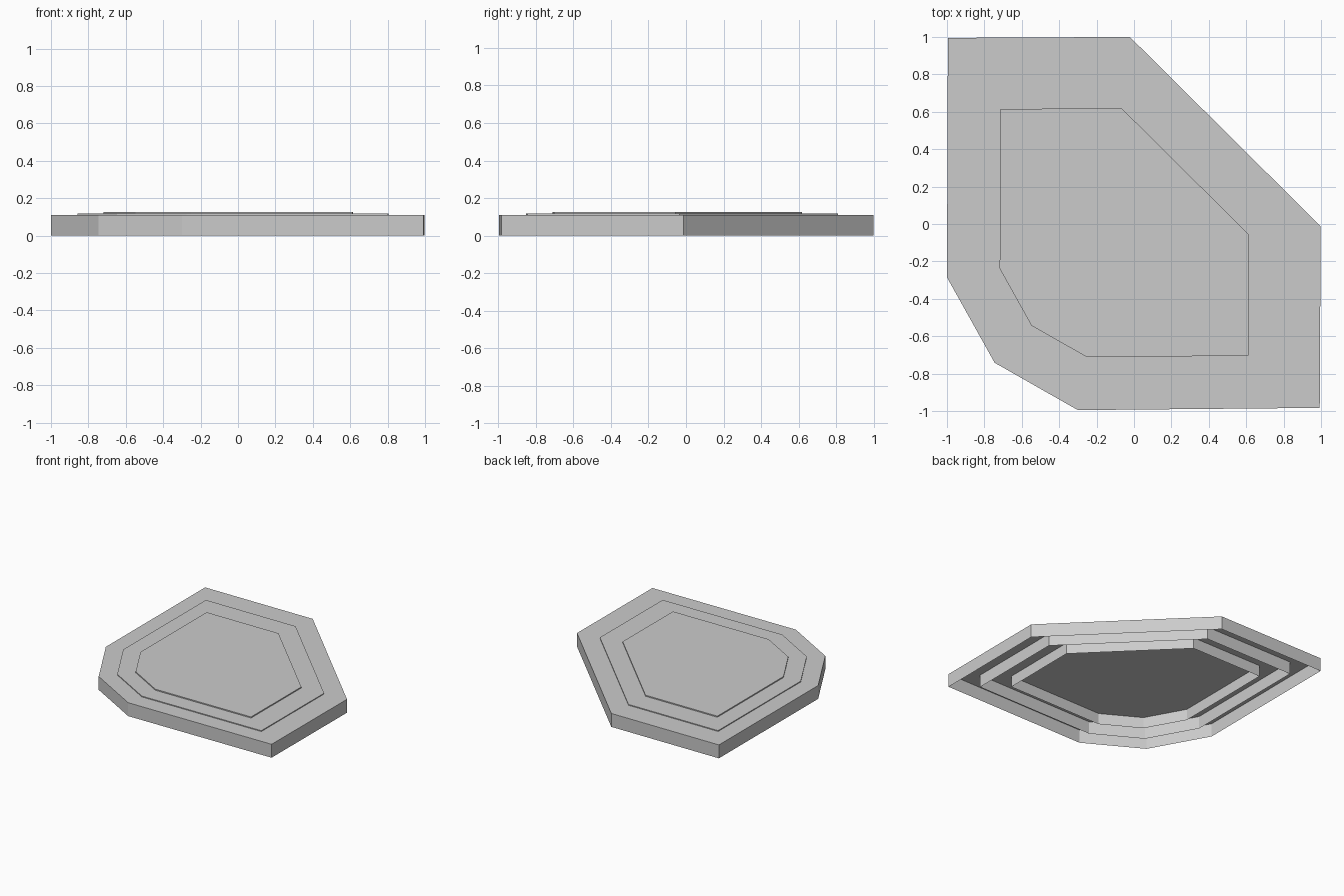
import bpy, bmesh

if "Cube" in bpy.data.objects:
    bpy.data.objects.remove(bpy.data.objects["Cube"])

# Seven-sided outline, counter-clockwise
OUTLINE = [(-0.995, 0.995), (-1.0, -0.285), (-0.745, -0.742), (-0.3, -0.995),
           (0.993, -0.983), (0.998, -0.012), (-0.022, 1.0)]
CX = sum(p[0] for p in OUTLINE) / len(OUTLINE)
CY = sum(p[1] for p in OUTLINE) / len(OUTLINE)


def open_tray(name, scale, bottom, top):
    """Capped wall, open underneath, scaled about the outline's centre."""
    bm = bmesh.new()
    ring = [(CX + (x - CX) * scale, CY + (y - CY) * scale) for x, y in OUTLINE]
    low = [bm.verts.new((x, y, bottom)) for x, y in ring]
    high = [bm.verts.new((x, y, top)) for x, y in ring]
    bm.faces.new(high)
    n = len(ring)
    for i in range(n):
        j = (i + 1) % n
        bm.faces.new((low[i], low[j], high[j], high[i]))
    mesh = bpy.data.meshes.new(name)
    bm.to_mesh(mesh)
    bm.free()
    bpy.context.collection.objects.link(bpy.data.objects.new(name, mesh))


# Three nested slabs, each slightly higher than the last
open_tray("outer_slab", 1.0, 0.0, 0.11)
open_tray("middle_step", 0.833, 0.007, 0.117)
open_tray("inner_step", 0.667, 0.018, 0.126)
